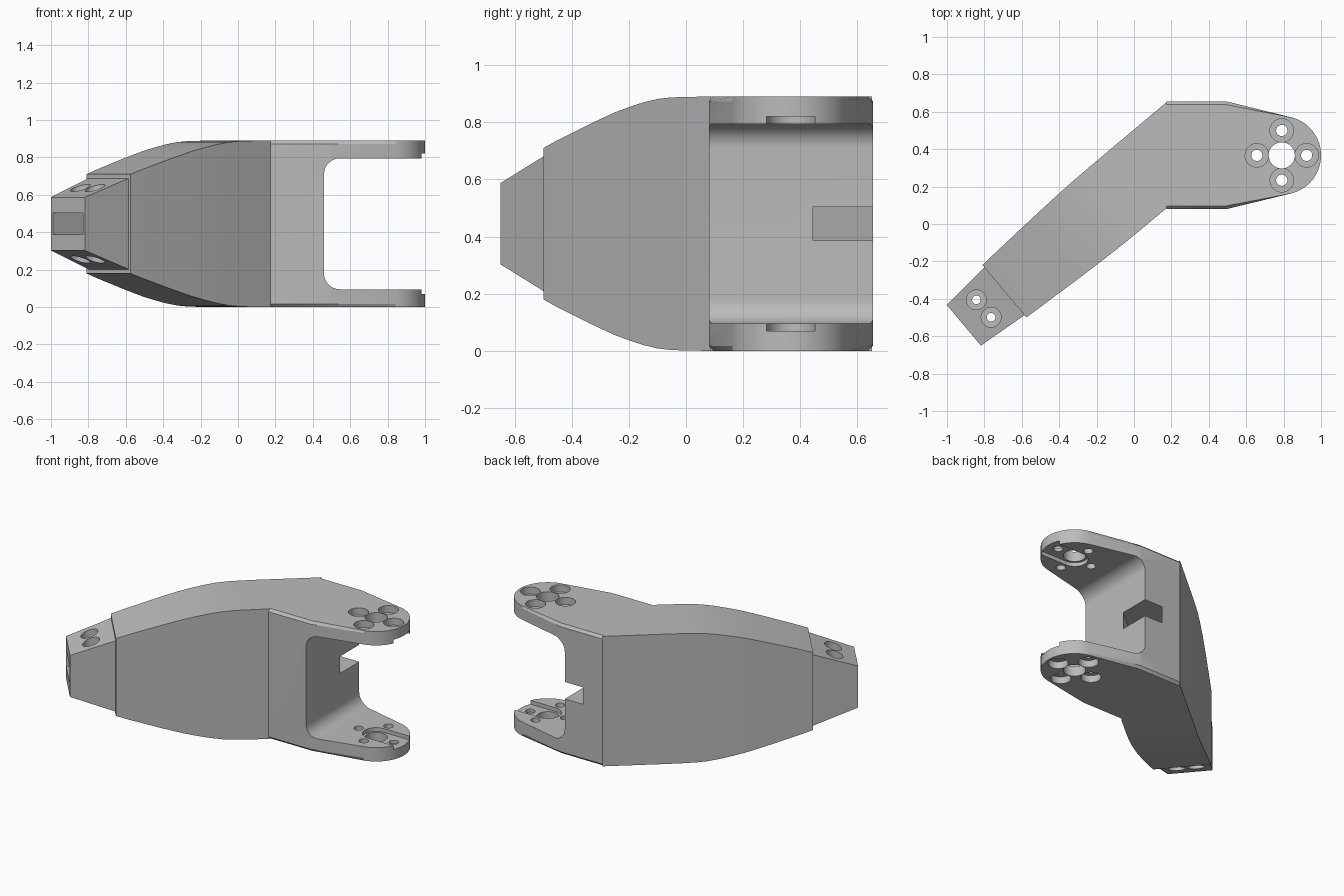
import bpy, bmesh, math
from mathutils import Matrix, Vector

cube = bpy.data.objects.get("Cube")
if cube:
    bpy.data.objects.remove(cube, do_unlink=True)

MID = 0.445                      # mid height, everything mirrors about it
PIVOT = Vector((0.79, 0.367, 0))  # hinge axis
ARM_V = -0.17                    # arm centre line in its turned frame
TURN = Matrix.Rotation(math.radians(220), 4, 'Z')

grey = bpy.data.materials.new("plain grey")
grey.use_nodes = True
colour = (0.5, 0.5, 0.5, 1)
grey.diffuse_color = colour
grey.node_tree.nodes["Principled BSDF"].inputs["Base Color"].default_value = colour


def make(name, bm):
    bmesh.ops.recalc_face_normals(bm, faces=bm.faces)
    mesh = bpy.data.meshes.new(name)
    bm.to_mesh(mesh)
    bm.free()
    mesh.materials.append(grey)
    obj = bpy.data.objects.new(name, mesh)
    bpy.context.collection.objects.link(obj)
    return obj


def loft(rings):
    """Solid through a list of equal-length rings of points."""
    bm = bmesh.new()
    loops = [[bm.verts.new(p) for p in ring] for ring in rings]
    n = len(loops[0])
    for a, b in zip(loops, loops[1:]):
        for i in range(n):
            j = (i + 1) % n
            bm.faces.new((a[i], a[j], b[j], b[i]))
    bm.faces.new(loops[0][::-1])
    bm.faces.new(loops[-1])
    return bm


def prism(points, z0, z1):
    return loft([[(x, y, z) for x, y in points] for z in (z0, z1)])


def arc(cx, cy, r, a0, a1, n):
    angles = [math.radians(a0 + (a1 - a0) * i / n) for i in range(n + 1)]
    return [(cx + r * math.cos(a), cy + r * math.sin(a)) for a in angles]


def section(u, half_w, half_h):
    """Rectangular cross-section of the arm at distance u."""
    return [(u, ARM_V + s * half_w, MID + t * half_h)
            for s, t in ((-1, -1), (1, -1), (1, 1), (-1, 1))]


def cut(obj, bm):
    cutter = make("cutter", bm)
    cutter.hide_render = True
    mod = obj.modifiers.new("cut", 'BOOLEAN')
    mod.operation, mod.solver, mod.object = 'DIFFERENCE', 'EXACT', cutter
    bpy.context.view_layer.objects.active = obj
    bpy.ops.object.modifier_apply(modifier=mod.name)
    bpy.data.objects.remove(cutter, do_unlink=True)


def bore(obj, x, y, r, z0, z1):
    cut(obj, prism(arc(x, y, r, 0, 360, 32)[:-1], z0, z1))


def screw_hole(obj, x, y, r, head_r, seat):
    """Through hole with a counterbore on the top and on the underside."""
    bore(obj, x, y, r, -0.2, 1.2)
    bore(obj, x, y, head_r, MID + seat, 1.2)
    bore(obj, x, y, head_r, -0.2, MID - seat)


def channel():
    bm = loft([section(u, 0.125, 0.058) for u in (-1.0, 1.3)])
    bm.transform(TURN)
    return bm


# Clevis: outline with a round nose, chamfered top and bottom rims
px, py = PIVOT.x, PIVOT.y
outline = ([(0.175, 0.08), (0.495, 0.08)] + arc(px, py, 0.21, -76, 76, 28)
           + [(0.495, 0.655), (0.175, 0.655)])
bm = prism(outline, 0, 2 * MID)
rims = [e for e in bm.edges
        if abs(e.verts[0].co.z - e.verts[1].co.z) < 0.01
        and max(v.co.x for v in e.verts) > 0.2]
bmesh.ops.bevel(bm, geom=rims, offset=0.017, segments=1, affect='EDGES')
clevis = make("clevis", bm)

# Fork gap with rounded inner corners
gap = ([(1.2, MID - 0.35)] + arc(0.545, MID - 0.265, 0.085, 270, 180, 12)
       + arc(0.545, MID + 0.265, 0.085, 180, 90, 12) + [(1.2, MID + 0.35)])
cut(clevis, loft([[(x, y, z) for x, z in gap] for y in (-0.2, 1.0)]))

# Keyed grooves on the inner faces of the fork
groove = [(1.2, py + 0.085)] + arc(px, py, 0.085, 90, 270, 20) + [(1.2, py - 0.085)]
cut(clevis, prism(groove, MID - 0.376, MID + 0.376))

# Hinge bore and the four screws around it
bore(clevis, px, py, 0.07, -0.2, 1.2)
for dx, dy in ((1, 0), (0, 1), (-1, 0), (0, -1)):
    screw_hole(clevis, px + 0.133 * dx, py + 0.133 * dy, 0.03, 0.063, 0.397)
cut(clevis, channel())

# Arm: tapering beam, trimmed flat against the clevis
profile = [(-0.8, 0), (-0.15, 0), (-0.05, 0.001), (0.03, 0.003), (0.1, 0.008),
           (0.18, 0.02), (0.26, 0.036), (0.34, 0.054), (0.42, 0.076),
           (0.5, 0.099), (0.59, 0.126), (0.68, 0.153), (0.762, 0.18)]
bm = loft([section(u, 0.217 - 0.19 * drop, MID - drop) for u, drop in profile])
bm.transform(TURN)
cap = bmesh.ops.bisect_plane(bm, geom=bm.verts[:] + bm.edges[:] + bm.faces[:],
                             plane_co=(0.175, 0, 0), plane_no=(1, 0, 0),
                             clear_outer=True)
bmesh.ops.holes_fill(bm, edges=[e for e in bm.edges if e.is_boundary])
arm = make("arm", bm)
cut(arm, channel())

# Tip: wedge-shaped end block with two screws
bm = loft([section(0.762, 0.167, 0.243), section(1.045, 0.142, 0.142)])
bm.transform(TURN)
tip = make("tip", bm)
for side in (-1, 1):
    p = TURN @ Vector((0.906, ARM_V + side * 0.061, 0))
    screw_hole(tip, p.x, p.y, 0.023, 0.053, 0.125)
cut(tip, channel())

# Smooth the curves, keep the edges crisp
for obj in (clevis, arm, tip):
    bpy.ops.object.select_all(action='DESELECT')
    obj.select_set(True)
    bpy.context.view_layer.objects.active = obj
    bpy.ops.object.shade_smooth_by_angle(angle=math.radians(25))
